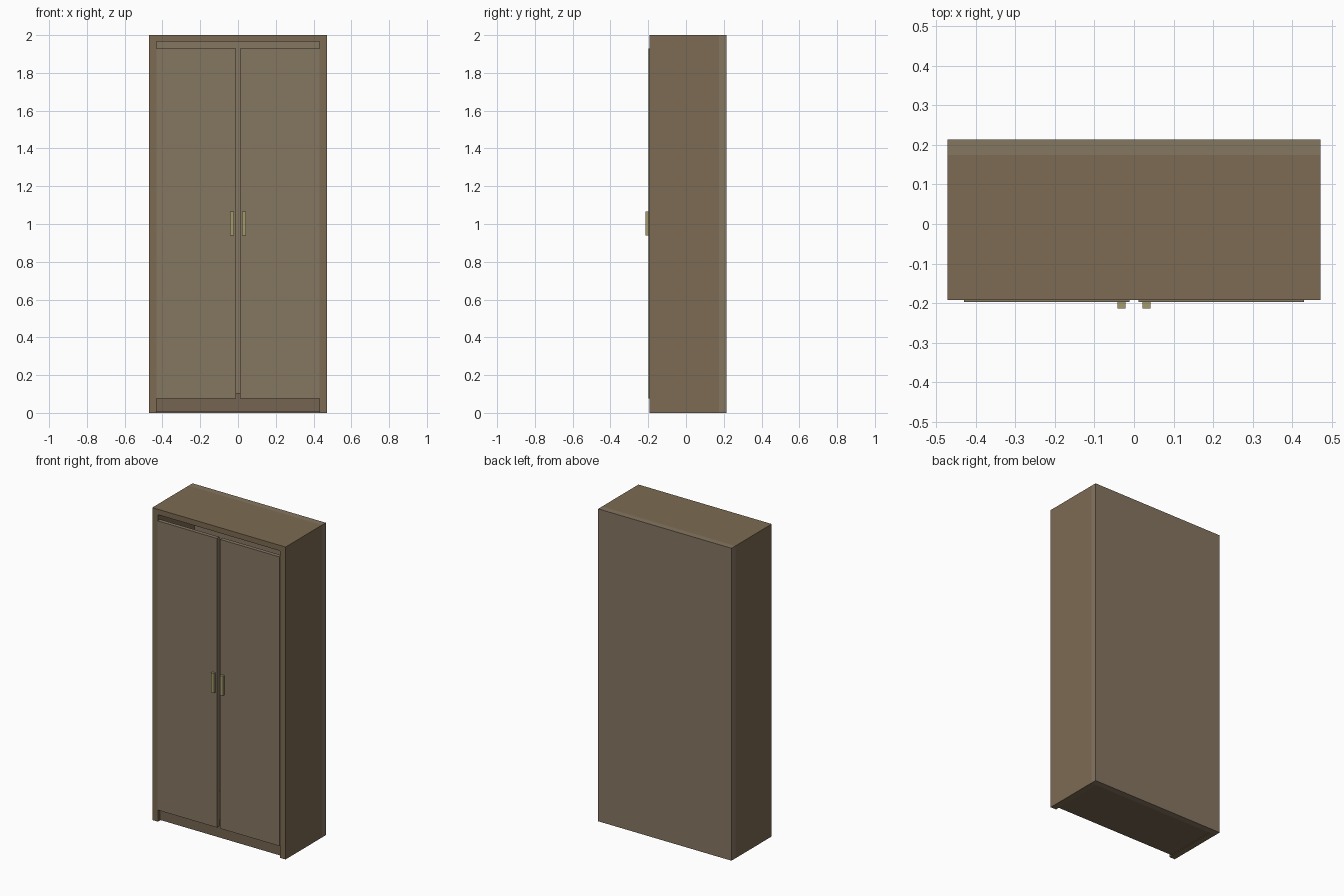
import bpy

if "Cube" in bpy.data.objects:
    bpy.data.objects.remove(bpy.data.objects["Cube"])


def material(name, rgb):
    m = bpy.data.materials.new(name)
    m.diffuse_color = (*rgb, 1)
    m.use_nodes = True
    m.node_tree.nodes["Principled BSDF"].inputs["Base Color"].default_value = m.diffuse_color
    return m


frame_wood = material("frame_wood", (0.20, 0.145, 0.085))
panel_wood = material("panel_wood", (0.235, 0.18, 0.12))
base_wood = material("base_wood", (0.18, 0.13, 0.085))
brass = material("brass", (0.36, 0.32, 0.15))


def box(name, x, y, z, mat):
    """Box between the (min, max) limits on each axis."""
    limits = (x, y, z)
    bpy.ops.mesh.primitive_cube_add(size=1, location=[(a + b) / 2 for a, b in limits])
    ob = bpy.context.object
    ob.scale = [b - a for a, b in limits]
    bpy.ops.object.transform_apply(location=False, rotation=False, scale=True)
    ob.name = name
    ob.data.materials.append(mat)
    return ob


W, INNER = 0.472, 0.432          # outer and inner half widths
FRONT, BACK_IN, BACK = -0.193, 0.175, 0.214
DOOR_FRONT, DOOR_BACK = -0.198, -0.173

# Hollow carcass
box("top_panel", (-INNER, INNER), (FRONT, BACK_IN), (1.965, 2.0), frame_wood)
box("back_panel", (-W, W), (BACK_IN, BACK), (0, 2.0), panel_wood)
box("base", (-INNER, INNER), (DOOR_BACK, BACK_IN), (0.004, 0.105), base_wood)

# Sides, doors and handles, mirrored left and right
for side, s in (("left", -1), ("right", 1)):
    def span(a, b):
        return tuple(sorted((s * a, s * b)))

    box(side + "_side_panel", span(INNER, W), (FRONT, BACK_IN), (0, 2.0), frame_wood)
    box(side + "_door", span(0.0115, INNER - 0.001), (DOOR_FRONT, DOOR_BACK),
        (0.077, 1.928), panel_wood)
    box(side + "_handle", span(0.021, 0.042), (-0.214, DOOR_FRONT), (0.94, 1.065), brass)
